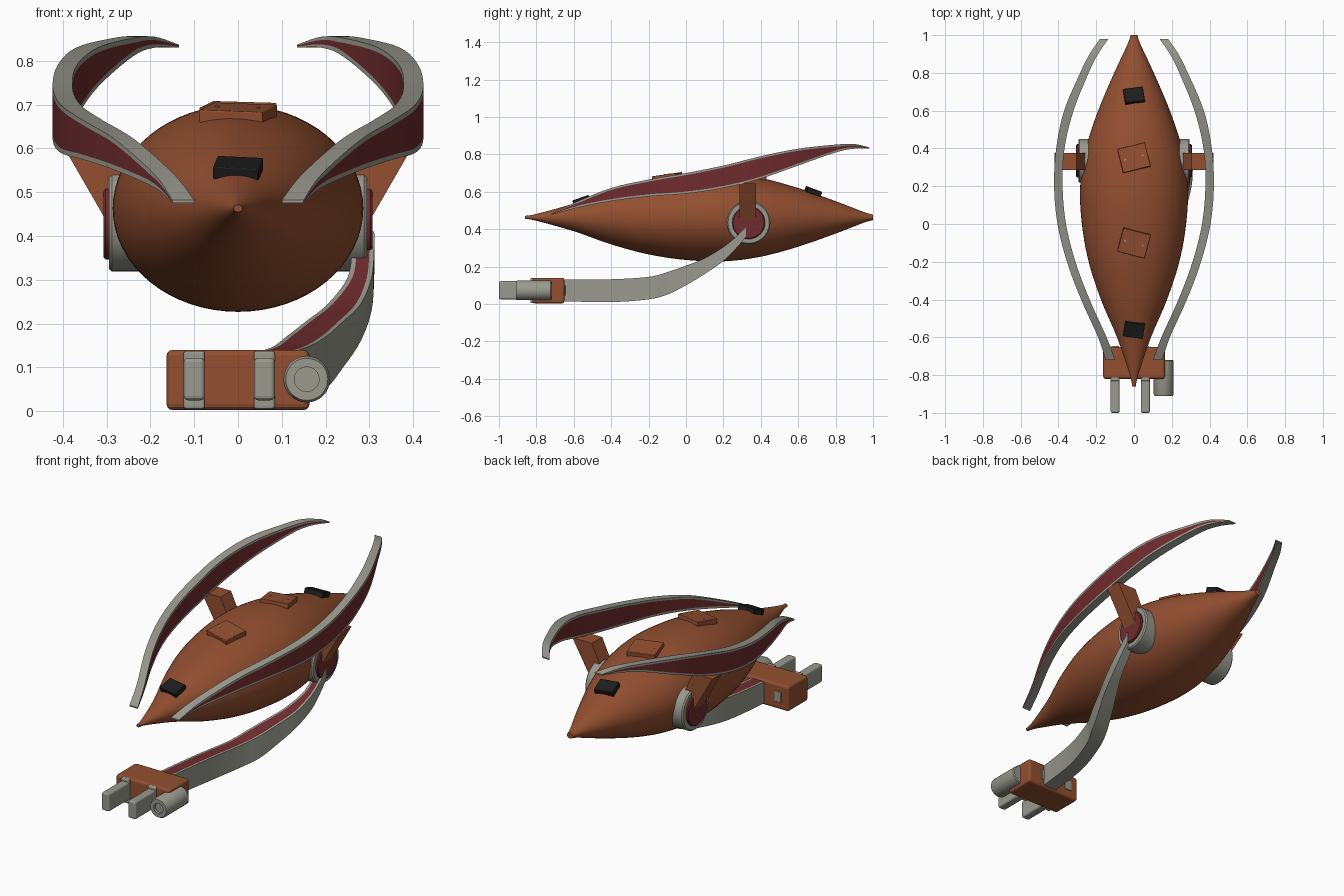
import bpy, bmesh
from math import sin, cos, pi, radians
from mathutils import Vector, Matrix, Euler

if "Cube" in bpy.data.objects:
    bpy.data.objects.remove(bpy.data.objects["Cube"])


def material(name, rgb):
    m = bpy.data.materials.new(name)
    m.use_nodes = True
    m.diffuse_color = (*rgb, 1)
    m.node_tree.nodes["Principled BSDF"].inputs["Base Color"].default_value = (*rgb, 1)
    return m


RUST = material("rust_orange", (0.29, 0.078, 0.03))
GREY = material("warm_grey", (0.32, 0.32, 0.275))
RED = material("dark_red", (0.16, 0.024, 0.027))
BLACK = material("black", (0.012, 0.012, 0.012))


def finish(name, bm, mats, smooth=True, bevel=0, mirror=False):
    bmesh.ops.recalc_face_normals(bm, faces=bm.faces)
    mesh = bpy.data.meshes.new(name)
    bm.to_mesh(mesh)
    bm.free()
    for m in mats:
        mesh.materials.append(m)
    ob = bpy.data.objects.new(name, mesh)
    bpy.context.collection.objects.link(ob)
    if smooth:
        bpy.ops.object.select_all(action="DESELECT")
        ob.select_set(True)
        bpy.context.view_layer.objects.active = ob
        bpy.ops.object.shade_smooth_by_angle(angle=radians(35))
    if bevel:
        mod = ob.modifiers.new("bevel", "BEVEL")
        mod.width, mod.segments = bevel, 3
    if mirror:
        ob.modifiers.new("mirror", "MIRROR")
    return ob


def spline(points, steps=5):
    """Catmull-Rom curve through tuples of any length."""
    out = []
    last = len(points) - 1
    for i in range(last):
        a, b = points[max(i - 1, 0)], points[i]
        c, d = points[i + 1], points[min(i + 2, last)]
        for s in range(steps):
            t = s / steps
            out.append(tuple(
                q + t / 2 * (r - p + t * (2 * p - 5 * q + 4 * r - w + t * (3 * (q - r) + w - p)))
                for p, q, r, w in zip(a, b, c, d)))
    return out + [points[-1]]


def loft(rings, red_sides=None):
    """Skin closed rings; every third face of a chosen side becomes a panel."""
    bm = bmesh.new()
    rows = [[bm.verts.new(p) for p in ring] for ring in rings]
    n = len(rows[0])
    for a, b in zip(rows, rows[1:]):
        for i in range(n):
            j = (i + 1) % n
            f = bm.faces.new((a[i], a[j], b[j], b[i]))
            if red_sides and i % 3 == 1 and i // 3 in red_sides:
                f.material_index = 1
    bm.faces.new(rows[0])
    bm.faces.new(rows[-1])
    return bm


def lathe(name, profile, centre, mat, axis="y", squash=1, sides=40, mirror=False):
    cx, cz = centre
    rings = []
    for pos, r in profile:
        circle = [(r * cos(2 * pi * k / sides), squash * r * sin(2 * pi * k / sides))
                  for k in range(sides)]
        if axis == "y":
            rings.append([(cx + u, pos, cz + v) for u, v in circle])
        else:
            rings.append([(pos, cx + u, cz + v) for u, v in circle])
    return finish(name, loft(rings), [mat], mirror=mirror)


def ribbon(name, stations, red_sides, mirror=False):
    """Box section swept along y, each side having a framed panel."""
    rings = []
    for y, x0, x1, z0, z1 in spline(stations):
        corners = [(x0, z0), (x1, z0), (x1, z1), (x0, z1)]
        ring = []
        for i in range(4):
            a, b = Vector(corners[i]), Vector(corners[(i + 1) % 4])
            edge = b - a
            rim = edge * min(0.011 / max(edge.length, 0.001), 0.3)
            ring += [(p.x, y, p.y) for p in (a, a + rim, b - rim)]
        rings.append(ring)
    return finish(name, loft(rings, red_sides), [GREY, RED], mirror=mirror)


def box(name, low, high, mat, bevel=0.01):
    bm = bmesh.new()
    low, high = Vector(low), Vector(high)
    bmesh.ops.create_cube(bm, size=1, matrix=Matrix.Translation((low + high) / 2)
                          @ Matrix.Diagonal((*(high - low), 1)))
    return finish(name, bm, [mat], smooth=False, bevel=bevel)


# Spindle hull
hull_profile = [(-0.86, 0.01), (-0.8, 0.022), (-0.6, 0.09), (-0.4, 0.175), (-0.2, 0.24),
                (0, 0.276), (0.2, 0.285), (0.4, 0.255), (0.6, 0.19), (0.8, 0.105),
                (0.95, 0.035), (1, 0.018)]
lathe("hull", spline(hull_profile), (0, 0.463), RUST, squash=0.825, sides=64)

# Curved wing blades with red panels on both faces
ribbon("wing_blades", [
    (-0.72, 0.10, 0.15, 0.475, 0.482), (-0.6, 0.145, 0.19, 0.51, 0.54),
    (-0.4, 0.235, 0.28, 0.55, 0.62), (-0.2, 0.31, 0.355, 0.575, 0.665),
    (0, 0.36, 0.405, 0.59, 0.70), (0.2, 0.378, 0.423, 0.62, 0.74),
    (0.4, 0.368, 0.412, 0.67, 0.79), (0.6, 0.32, 0.37, 0.74, 0.83),
    (0.8, 0.24, 0.285, 0.81, 0.852), (0.9, 0.19, 0.235, 0.83, 0.855),
    (0.98, 0.135, 0.18, 0.83, 0.837)], {1, 3}, mirror=True)

# Struts holding the blades
strut = [(0.2, 0.42), (0.295, 0.425), (0.422, 0.645), (0.305, 0.645)]
finish("wing_struts", loft([[(x, y, z) for x, z in strut] for y in (0.285, 0.375)]),
       [RUST], smooth=False, mirror=True)

# Side hubs
hub = (0.335, 0.435)
lathe("hub_rings", [(0.18, 0.116), (0.288, 0.116), (0.295, 0.11)], hub, GREY, axis="x", mirror=True)
lathe("hub_discs", [(0.25, 0.088), (0.302, 0.088), (0.307, 0.083)], hub, RED, axis="x", mirror=True)

# Single arm sweeping down and forward, red on top
ribbon("arm", [
    (-0.68, -0.02, 0.06, 0.015, 0.13), (-0.4, 0.02, 0.1, 0.01, 0.132),
    (-0.2, 0.075, 0.155, 0.025, 0.145), (-0.1, 0.11, 0.2, 0.05, 0.17),
    (0, 0.155, 0.24, 0.10, 0.205), (0.1, 0.205, 0.28, 0.16, 0.245),
    (0.2, 0.25, 0.305, 0.23, 0.305), (0.28, 0.262, 0.311, 0.31, 0.37),
    (0.32, 0.28, 0.311, 0.36, 0.41)], {2})

# Gripper block with two prongs and a side barrel
box("gripper_block", (-0.163, -0.82, 0.003), (0.163, -0.65, 0.14), RUST, 0.013)
for side, x in (("right", -0.1), ("left", 0.06)):
    box(side + "_prong", (x - 0.024, -1, 0.025), (x + 0.024, -0.7, 0.122), GREY)
    box(side + "_prong_collar", (x - 0.024, -0.832, 0.005), (x + 0.024, -0.79, 0.138), GREY, 0.006)
    box(side + "_prong_end", (x - 0.02, -0.7, 0.045), (x + 0.02, -0.645, 0.1), GREY, 0.003)
lathe("barrel", [(-0.72, 0.048), (-0.725, 0.053), (-0.9, 0.053), (-0.91, 0.048),
                 (-0.91, 0.028), (-0.895, 0.028)], (0.157, 0.073), GREY)

# Plates on the back of the hull: y, z, pitch, yaw, width, depth
plates = [("front_hatch", -0.1, 0.68, 0.14, -15, 0.15, 0.13, RUST),
          ("rear_hatch", 0.35, 0.685, -0.12, 14, 0.15, 0.13, RUST),
          ("front_pad", -0.56, 0.555, 0.34, -8, 0.105, 0.08, BLACK),
          ("rear_pad", 0.68, 0.602, -0.36, 8, 0.105, 0.08, BLACK)]
for name, y, z, pitch, yaw, width, depth, mat in plates:
    place = Matrix.Translation((0, y, z)) @ Matrix.Rotation(pitch, 4, "X") \
        @ Matrix.Rotation(radians(yaw), 4, "Z")
    plate = box(name, (-width / 2, -depth / 2, -0.015), (width / 2, depth / 2, 0.014), mat, 0.003)
    plate.matrix_world = place
    if mat == RUST:
        bm = bmesh.new()
        for x in (-0.048, 0.048):
            bmesh.ops.create_cone(bm, cap_ends=True, segments=12, radius1=0.005, radius2=0.005,
                                  depth=0.004, matrix=Matrix.Translation((x, 0, 0.014)))
        finish(name + "_screws", bm, [GREY]).matrix_world = place
